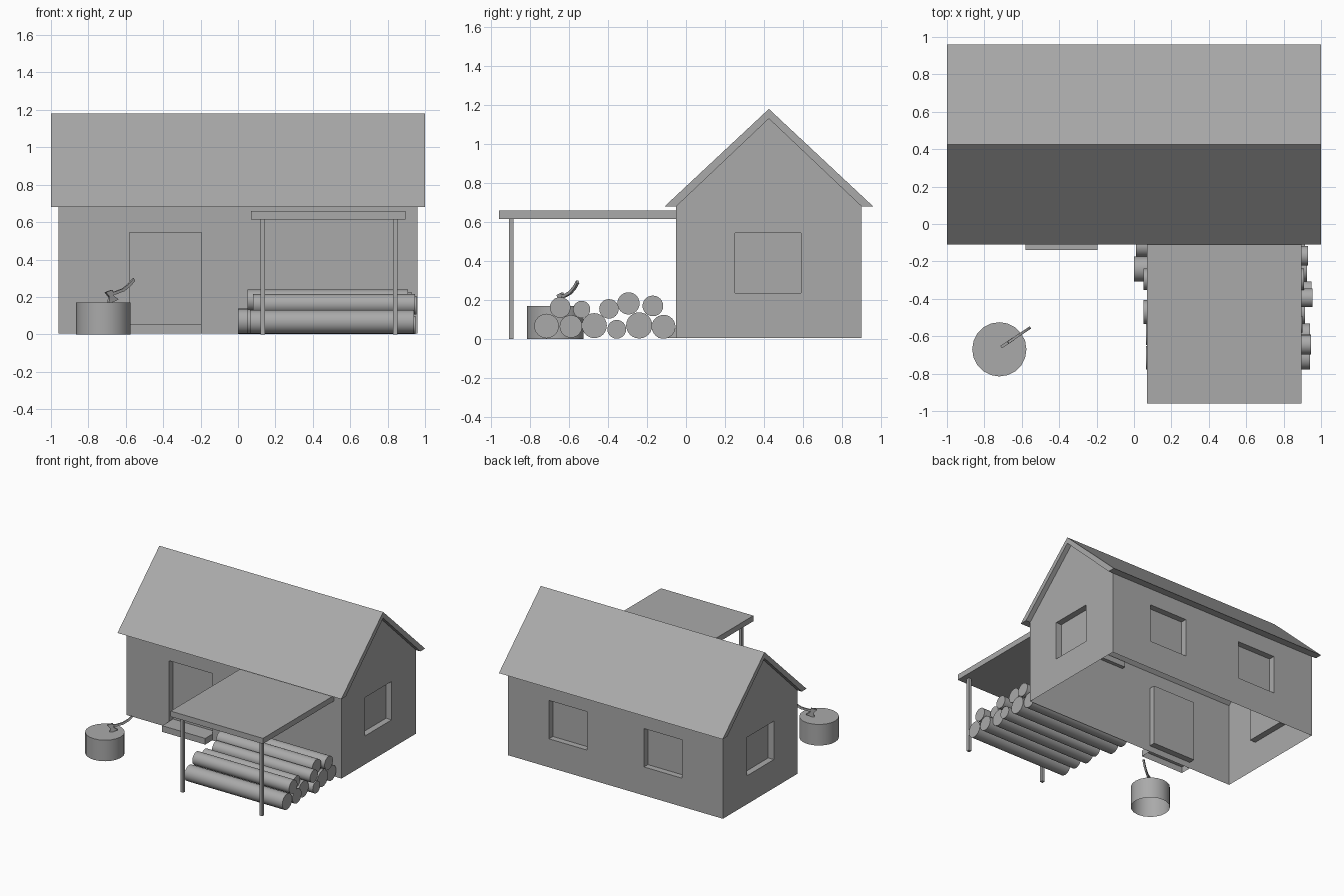
import bpy, bmesh
from mathutils import Vector, Matrix

if "Cube" in bpy.data.objects:
    bpy.data.objects.remove(bpy.data.objects["Cube"])

grey = bpy.data.materials.new("plain grey")
grey.use_nodes = True
GREY = (0.4, 0.4, 0.4, 1)
grey.diffuse_color = GREY
grey.node_tree.nodes["Principled BSDF"].inputs["Base Color"].default_value = GREY


def add(name, bm):
    """Turn a bmesh into a named grey object."""
    mesh = bpy.data.meshes.new(name)
    bmesh.ops.recalc_face_normals(bm, faces=bm.faces)
    bm.to_mesh(mesh)
    bm.free()
    mesh.materials.append(grey)
    obj = bpy.data.objects.new(name, mesh)
    bpy.context.collection.objects.link(obj)
    return obj


def drop_bottom(obj):
    """Leave the underside open."""
    bm = bmesh.new()
    bm.from_mesh(obj.data)
    low = min(v.co.z for v in bm.verts)
    faces = [f for f in bm.faces if all(v.co.z < low + 0.001 for v in f.verts)]
    bmesh.ops.delete(bm, geom=faces, context="FACES")
    bm.to_mesh(obj.data)
    bm.free()


def box(name, x, y, z):
    bm = bmesh.new()
    bmesh.ops.create_cube(bm, size=1)
    for v in bm.verts:
        v.co = [lo + (hi - lo) * (c + 0.5) for c, (lo, hi) in zip(v.co, (x, y, z))]
    return add(name, bm)


def prism(name, profile, start, depth):
    """Extrude a closed outline of 3D points by a vector."""
    bm = bmesh.new()
    face = bm.faces.new([bm.verts.new(Vector(p) + Vector(start)) for p in profile])
    new = bmesh.ops.extrude_face_region(bm, geom=[face])["geom"]
    verts = [g for g in new if isinstance(g, bmesh.types.BMVert)]
    bmesh.ops.translate(bm, verts=verts, vec=depth)
    return add(name, bm)


def activate(obj):
    bpy.ops.object.select_all(action="DESELECT")
    obj.select_set(True)
    bpy.context.view_layer.objects.active = obj


def cylinder(name, radius, length, matrix, sides=20):
    bm = bmesh.new()
    bmesh.ops.create_cone(bm, cap_ends=True, segments=sides, radius1=radius,
                          radius2=radius, depth=length, matrix=matrix)
    obj = add(name, bm)
    activate(obj)
    bpy.ops.object.shade_smooth_by_angle()
    return obj


# House walls with gables
W, FRONT, BACK, RIDGE, EAVE, BASE = 0.96, -0.05, 0.9, 0.425, 0.68, 0.005
outline = [(FRONT, BASE), (BACK, BASE), (BACK, EAVE), (RIDGE, 1.13), (FRONT, EAVE)]
walls = prism("house_walls", [(0, y, z) for y, z in outline], (-W, 0, 0), (2 * W, 0, 0))

# Recessed door and windows
D, SILL, HEAD = 0.05, 0.235, 0.545
cutters = [box("door_cutter", (-0.58, -0.195), (FRONT - D, FRONT + D), (0.055, HEAD))]
for s in (-1, 1):
    across = sorted((s * 0.255, s * 0.595))
    cutters.append(box("back_window_cutter", across, (BACK - D, BACK + D), (SILL, HEAD)))
    through = sorted((s * (W - D), s * (W + D)))
    cutters.append(box("side_window_cutter", through, (0.25, 0.59), (SILL, HEAD)))
for cutter in cutters:
    cutter.hide_render = True
    mod = walls.modifiers.new("recess", "BOOLEAN")
    mod.operation = "DIFFERENCE"
    mod.solver = "EXACT"
    mod.object = cutter
    activate(walls)
    bpy.ops.object.modifier_apply(modifier=mod.name)
    bpy.data.objects.remove(cutter)
drop_bottom(walls)

# Pitched roof
chevron = [(-0.11, EAVE), (RIDGE, 1.18), (0.96, EAVE), (BACK, EAVE), (RIDGE, 1.13), (FRONT, EAVE)]
prism("roof", [(0, y, z) for y, z in chevron], (-1, 0, 0), (2, 0, 0))

# Door step
drop_bottom(box("door_step", (-0.58, -0.195), (-0.14, FRONT), (BASE, 0.055)))

# Wood shelter
box("shelter_roof", (0.07, 0.895), (-0.96, -0.02), (0.615, 0.66))
for x in (0.133, 0.84):
    box("shelter_post", (x - 0.012, x + 0.012), (-0.908, -0.884), (0, 0.615))

# Stacked logs: y, z, radius, right end, left end
logs = [
    (-0.715, 0.067, 0.063, 0.065, 0.94), (-0.59, 0.065, 0.058, 0.065, 0.94),
    (-0.47, 0.069, 0.064, 0.05, 0.915), (-0.355, 0.05, 0.048, 0.07, 0.95),
    (-0.24, 0.07, 0.067, 0.0, 0.925), (-0.115, 0.063, 0.061, 0.01, 0.915),
    (-0.645, 0.162, 0.053, 0.08, 0.945), (-0.535, 0.152, 0.044, 0.08, 0.9),
    (-0.395, 0.155, 0.05, 0.08, 0.955), (-0.295, 0.183, 0.057, 0.05, 0.91),
    (-0.17, 0.17, 0.053, 0.08, 0.93),
]
along_x = Matrix.Rotation(1.5708, 4, "Y")
for y, z, r, x0, x1 in logs:
    cylinder("log", r, x1 - x0, Matrix.Translation(((x0 + x1) / 2, y, z)) @ along_x, 24)

# Chopping block
drop_bottom(cylinder("chopping_block", 0.145, 0.17, Matrix.Translation((-0.72, -0.67, 0.085))))

# Axe: built in the upright plane along its handle
ALONG, ACROSS = Vector((0.83, 0.56, 0)), Vector((-0.56, 0.83, 0))
ORIGIN = Vector((-0.705, -0.655, 0))


def axe_point(u, z):
    return ALONG * u + Vector((0, 0, z))


head = [(-0.006, 0.225), (0.037, 0.238), (0.046, 0.205), (0.076, 0.187), (0.012, 0.162), (0.018, 0.2)]
prism("axe_head", [axe_point(u, z) for u, z in head], ORIGIN - ACROSS * 0.008, ACROSS * 0.016)

# Curved handle swept with small rectangular rings
path = [(0.02, 0.215), (0.06, 0.222), (0.11, 0.238), (0.15, 0.265), (0.178, 0.293)]
bm = bmesh.new()
rings = []
for u, z in path:
    corners = [(-1, -1), (1, -1), (1, 1), (-1, 1)]
    rings.append([bm.verts.new(ORIGIN + axe_point(u - b * 0.004, z + b * 0.007) + ACROSS * a * 0.007)
                  for a, b in corners])
for r0, r1 in zip(rings, rings[1:]):
    for i in range(4):
        j = (i + 1) % 4
        bm.faces.new((r0[i], r0[j], r1[j], r1[i]))
bm.faces.new(rings[0])
bm.faces.new(rings[-1])
add("axe_handle", bm)
